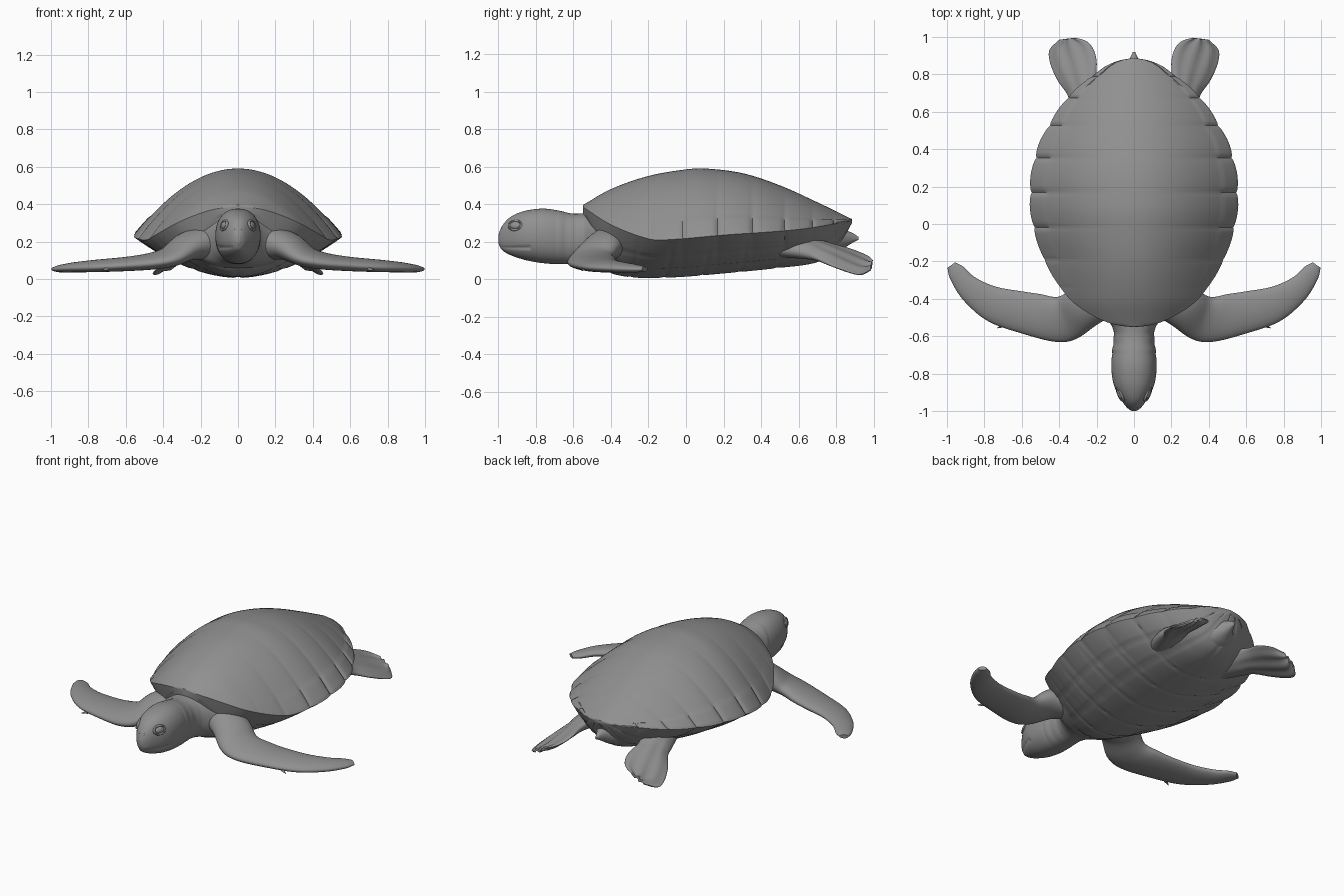
import bpy, bmesh, math
from mathutils import Vector, Matrix

cube = bpy.data.objects.get("Cube")
if cube:
    bpy.data.objects.remove(cube)

GREY = (0.28, 0.28, 0.28, 1)
skin = bpy.data.materials.new("plain grey")
skin.use_nodes = True
skin.diffuse_color = GREY
skin.node_tree.nodes["Principled BSDF"].inputs["Base Color"].default_value = GREY


def curve(table, t):
    """Smooth value at t of a table of (position, value) pairs."""
    n = len(table)
    t = min(max(t, table[0][0]), table[-1][0])
    i = next(k for k in range(n - 1) if t <= table[k + 1][0])

    def slope(k):
        a, b = table[max(k - 1, 0)], table[min(k + 1, n - 1)]
        return (b[1] - a[1]) / (b[0] - a[0])

    (x0, v0), (x1, v1) = table[i], table[i + 1]
    d = x1 - x0
    s = (t - x0) / d
    blend = s * s * (3 - 2 * s)
    return (v0 + (v1 - v0) * blend + d * s * (1 - s) ** 2 * slope(i)
            - d * s * s * (1 - s) * slope(i + 1))


def columns(rows, key=None):
    """Turn station rows into one table per column, keyed by index or first entry."""
    pos = range(len(rows)) if key is None else [r[key] for r in rows]
    return [list(zip(pos, col)) for col in zip(*rows)]


def finish(name, bm, angle=40):
    bmesh.ops.remove_doubles(bm, verts=bm.verts, dist=0.0002)
    bmesh.ops.recalc_face_normals(bm, faces=bm.faces)
    mesh = bpy.data.meshes.new(name)
    bm.to_mesh(mesh)
    bm.free()
    mesh.materials.append(skin)
    obj = bpy.data.objects.new(name, mesh)
    bpy.context.collection.objects.link(obj)
    bpy.ops.object.select_all(action='DESELECT')
    obj.select_set(True)
    bpy.context.view_layer.objects.active = obj
    bpy.ops.object.shade_smooth_by_angle(angle=math.radians(angle))
    return obj


def loft(name, rings, cap=True, angle=40):
    bm = bmesh.new()
    loops = [[bm.verts.new(p) for p in ring] for ring in rings]
    for a, b in zip(loops, loops[1:]):
        for i in range(len(a)):
            j = (i + 1) % len(a)
            bm.faces.new((a[i], a[j], b[j], b[i]))
    if cap:
        bm.faces.new(loops[0])
        bm.faces.new(loops[-1])
    return finish(name, bm, angle)


def circle(n):
    return [math.tau * i / n for i in range(n)]


# Shell: half width, rim, crest and belly heights along the body
WIDTH = [(-.55, 0), (-.53, .13), (-.5, .2), (-.4, .345), (-.2, .475), (0, .54), (.2, .553),
         (.4, .515), (.6, .41), (.7, .33), (.8, .21), (.85, .14), (.885, 0)]
WIDTH_SQ = [(y, w * w) for y, w in WIDTH]
RIM = [(-.55, .385), (-.4, .29), (-.2, .215), (-.1, .21), (.2, .235), (.6, .265), (.885, .31)]
CREST = [(-.55, .395), (-.4, .48), (-.2, .55), (0, .585), (.1, .59), (.3, .565), (.5, .5),
         (.7, .41), (.885, .32)]
BELLY = [(-.55, .34), (-.45, .08), (-.35, .018), (-.1, .008), (.2, .03), (.5, .06), (.7, .09),
         (.8, .15), (.885, .3)]
SEAMS = (-.3, -.12, .08, .28, .48)


def groove(distance, width=.012):
    return max(0, 1 - abs(distance) / width)


def shell_ring(theta):
    y = .1675 + .7175 * math.sin(theta)
    scallop = abs(math.sin(12 * theta))
    w = math.sqrt(max(0, curve(WIDTH_SQ, y)))
    rear = min(1, max(0, y + .4) * 2)
    w *= 1 + rear * .025 * (math.sqrt(scallop) - .6)
    rim, crest, belly = (curve(t, y) for t in (RIM, CREST, BELLY))
    ring = []
    for a in circle(120):
        t, rise = abs(math.cos(a)), math.sin(a) ** 2
        if math.sin(a) >= 0:
            z = rim + (crest - rim) * rise
            # raised edge plates split by seams
            if .86 < t < .99:
                z += rear * (.005 - .01 * groove(scallop, .3))
        else:
            z = rim - (rim - belly) * rise
            # belly plate seams
            cut = max([groove(y - s - .05 * t) for s in SEAMS]
                      + [groove(t - s, .025) for s in (0, .45, .74)])
            z += .006 * cut * min(1, rise * 3)
        ring.append((w * math.cos(a), y, z))
    return ring


STEPS = 168
loft("shell", [shell_ring(math.pi * (i / STEPS - .5)) for i in range(STEPS + 1)], cap=False)

# Head and neck: y, half width, bottom, top
HEAD = [(-1, .012, .19, .235), (-.985, .034, .16, .275), (-.95, .062, .135, .32),
        (-.9, .092, .115, .35), (-.84, .113, .098, .368), (-.76, .121, .085, .376),
        (-.68, .116, .08, .366), (-.61, .108, .08, .35), (-.55, .116, .08, .35),
        (-.5, .16, .075, .355), (-.44, .24, .06, .345), (-.3, .3, .05, .34)]


def body_ring(tables, y, n=96):
    w, low, high = (curve(t, y) for t in tables[1:])
    mid, h = (low + high) / 2, (high - low) / 2
    ring = []
    for a in circle(n):
        c, s = math.cos(a), math.sin(a)
        # slightly boxy section
        x = w * math.copysign(abs(c) ** .88, c)
        z = mid + h * math.copysign(abs(s) ** .92, s)
        if y < -.83:
            # mouth line under the beak, drooping at its corners
            lip = .168 + .08 * max(0, -.95 - y)
            x *= 1 - .09 * groove(z - lip, .012)
        # skin folds on the neck
        if -.7 < y < -.55:
            x *= 1 + .012 * math.sin(y * 110)
        ring.append((x, y, z))
    return ring


head = columns(HEAD, 0)
loft("head_and_neck", [body_ring(head, -1 + .7 * (i / 110) ** 1.25) for i in range(111)], angle=60)

# Tail
TAIL = [(.65, .16, .1, .27), (.78, .1, .13, .27), (.85, .045, .17, .26),
        (.89, .02, .195, .245), (.92, .006, .21, .225)]
tail = columns(TAIL, 0)
loft("tail", [body_ring(tail, .65 + .27 * i / 24, 32) for i in range(25)])


def flipper(name, rows, side, ripple=0, steps=64):
    """Blade through stations of two edge points and a half thickness."""
    tables = columns(rows)
    stations = []
    for i in range(steps + 1):
        v = [curve(t, i / steps * (len(rows) - 1)) for t in tables]
        stations.append((Vector(v[:3]), Vector(v[3:6]), v[6]))
    centres = [(a + b) / 2 for a, b, _ in stations]
    rings = []
    for i, (a, b, thick) in enumerate(stations):
        half = (a - b) / 2
        along = centres[min(i + 1, steps)] - centres[max(i - 1, 0)]
        normal = half.cross(along).normalized()
        if normal.z < 0:
            normal.negate()
        ring = []
        for ang in circle(40):
            c, s = math.cos(ang), math.sin(ang)
            p = centres[i] + half * c + normal * thick * s
            p += normal * ripple * i / steps * math.sin(c * 9) * abs(s)
            ring.append((p.x * side, p.y, p.z))
        rings.append(ring)
    return loft(name, rings, angle=60)


# Edge point, edge point, half thickness
FRONT = [(.1, -.48, .2, .18, -.28, .2, .1), (.2, -.54, .17, .33, -.35, .18, .075),
         (.31, -.615, .11, .41, -.39, .13, .052), (.42, -.63, .085, .5, -.375, .105, .043),
         (.6, -.585, .07, .6, -.36, .09, .037), (.78, -.52, .06, .74, -.335, .08, .032),
         (.91, -.41, .055, .85, -.285, .07, .026), (.98, -.3, .052, .91, -.23, .06, .02),
         (.998, -.235, .052, .955, -.205, .055, .012)]
REAR = [(.1, .52, .2, .28, .45, .16, .06), (.17, .68, .2, .335, .62, .13, .05),
        (.2, .78, .18, .355, .69, .11, .034), (.2, .87, .16, .41, .77, .075, .024),
        (.215, .93, .14, .448, .86, .04, .018), (.25, .975, .12, .452, .93, .025, .014),
        (.31, .996, .1, .4, .985, .05, .009)]
# Eye frame: outward direction and tilted long axis
for side, label in ((1, "left"), (-1, "right")):
    flipper("front_flipper_" + label, FRONT, side)
    flipper("rear_flipper_" + label, REAR, side, ripple=.007)

    out = Vector((.88 * side, -.38, .3)).normalized()
    frame = out.to_track_quat('Z', 'Y').to_matrix().to_4x4()
    place = Matrix.Translation((.074 * side, -.91, .287)) @ frame
    bm = bmesh.new()
    bmesh.ops.create_uvsphere(bm, u_segments=24, v_segments=12, radius=1,
                              matrix=place @ Matrix.Diagonal((.032, .021, .014, 1)))
    finish("eye_" + label, bm)
    lid = [[place @ Vector(((.036 + .007 * math.cos(b)) * math.cos(a),
                            (.025 + .007 * math.cos(b)) * math.sin(a), .008 * math.sin(b)))
            for b in circle(10)] for a in circle(32)]
    loft("eyelid_" + label, lid + lid[:1], cap=False)

    # Small claw on the leading edge
    bm = bmesh.new()
    point = Vector((.9 * side, -.35, -.25)).to_track_quat('Z', 'Y').to_matrix().to_4x4()
    bmesh.ops.create_cone(bm, segments=10, radius1=.01, radius2=.001, depth=.04, cap_ends=True,
                          matrix=Matrix.Translation((.715 * side, -.55, .05)) @ point)
    finish("claw_" + label, bm)

    # Nostril
    bm = bmesh.new()
    bmesh.ops.create_uvsphere(bm, u_segments=12, v_segments=8, radius=.007,
                              matrix=Matrix.Translation((.016 * side, -.98, .268)))
    finish("nostril_" + label, bm)
